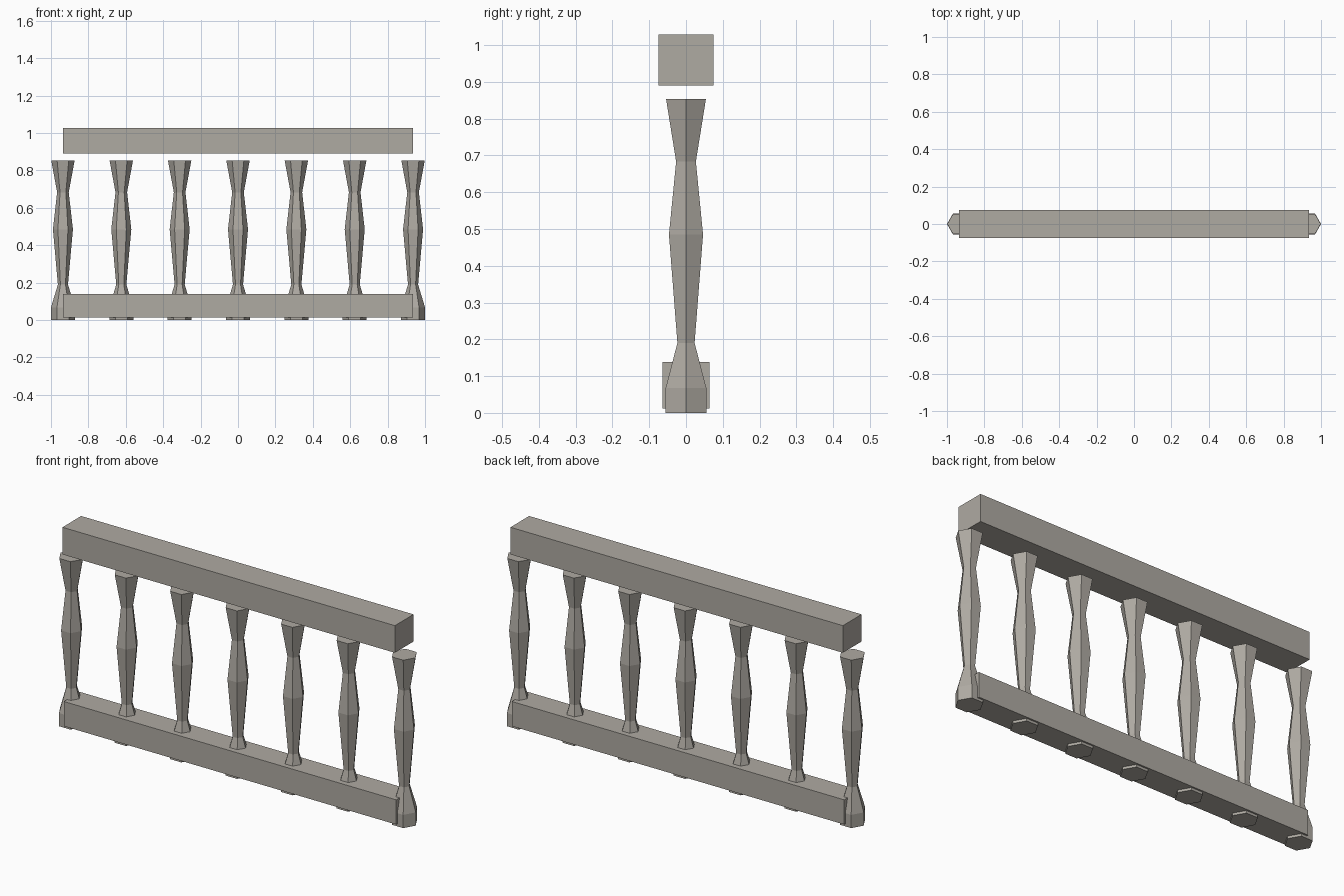
import bpy, bmesh, math

if "Cube" in bpy.data.objects:
    bpy.data.objects.remove(bpy.data.objects["Cube"])

stone = bpy.data.materials.new("warm grey stone")
stone.diffuse_color = (0.43, 0.405, 0.365, 1)
stone.use_nodes = True
stone.node_tree.nodes["Principled BSDF"].inputs["Base Color"].default_value = stone.diffuse_color


def add_object(name, bm):
    bmesh.ops.recalc_face_normals(bm, faces=bm.faces)
    mesh = bpy.data.meshes.new(name)
    bm.to_mesh(mesh)
    bm.free()
    mesh.materials.append(stone)
    obj = bpy.data.objects.new(name, mesh)
    bpy.context.collection.objects.link(obj)
    return obj


def rail(name, half_x, half_y, z0, z1):
    bm = bmesh.new()
    bmesh.ops.create_cube(bm, size=1)
    for v in bm.verts:
        v.co.x *= 2 * half_x
        v.co.y *= 2 * half_y
        v.co.z = z1 if v.co.z > 0 else z0
    return add_object(name, bm)


def baluster(name, x, profile, sides=6):
    bm = bmesh.new()
    rings = []
    for r, z in profile:
        rings.append([bm.verts.new((x + r * math.cos(math.tau * i / sides),
                                    r * math.sin(math.tau * i / sides), z))
                      for i in range(sides)])
    for a, b in zip(rings, rings[1:]):
        for i in range(sides):
            j = (i + 1) % sides
            bm.faces.new((a[i], a[j], b[j], b[i]))
    bm.faces.new(rings[0][::-1])
    bm.faces.new(rings[-1])
    return add_object(name, bm)


# Handrail and base rail
rail("top_rail", 0.935, 0.075, 0.89, 1.028)
rail("bottom_rail", 0.935, 0.064, 0.0125, 0.138)

# Seven hexagonal turned balusters (radius, height)
profile = [(0.064, 0), (0.064, 0.067), (0.027, 0.19),
           (0.0535, 0.485), (0.031, 0.683), (0.0625, 0.853)]
for i in range(7):
    baluster(f"baluster_{i + 1}", -0.936 + 0.312 * i, profile)
